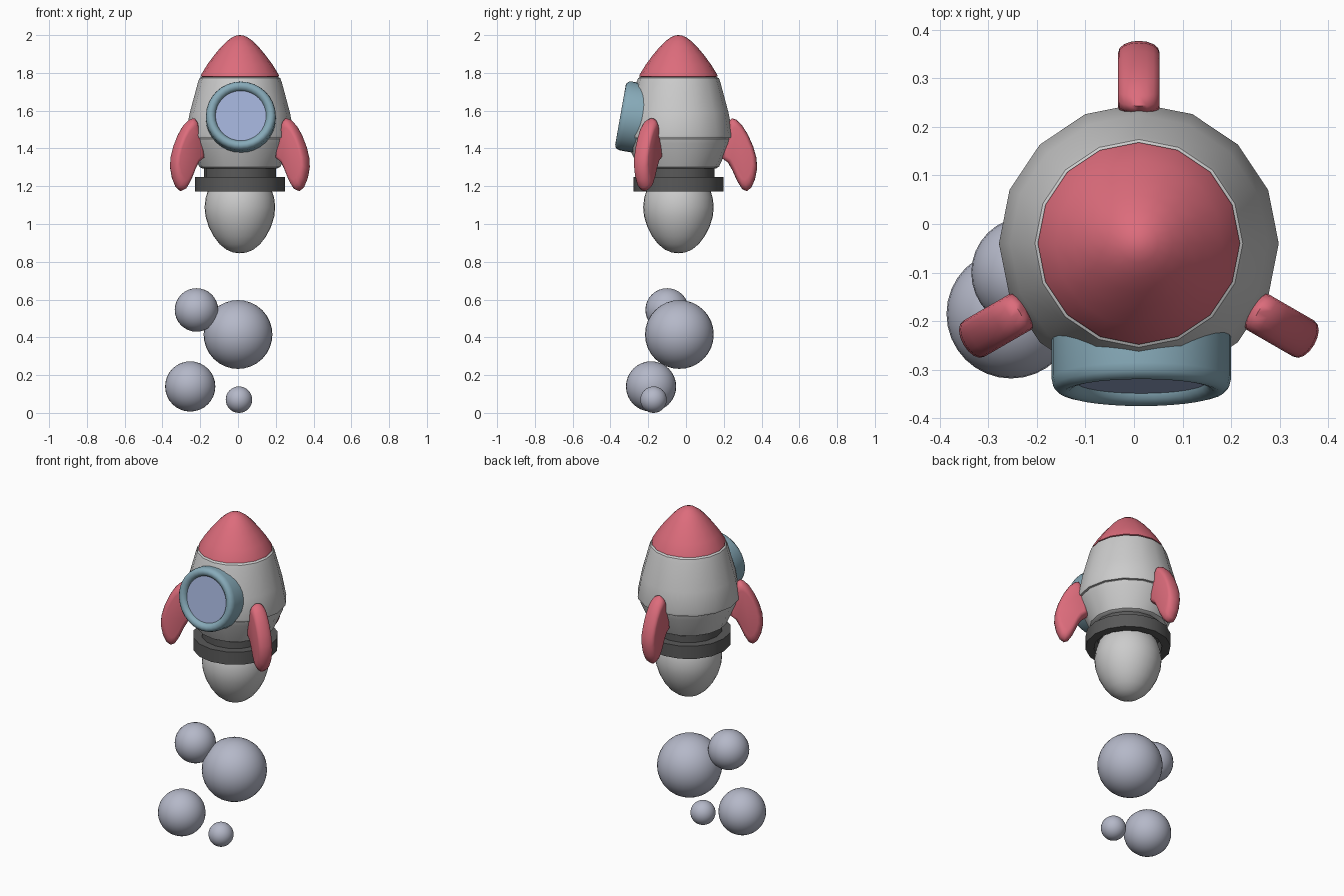
import bpy, bmesh
from math import sin, cos, pi, radians
from mathutils import Matrix, Vector

if "Cube" in bpy.data.objects:
    bpy.data.objects.remove(bpy.data.objects["Cube"])

CX, CY = 0.01, -0.04          # rocket axis


def material(name, rgb):
    m = bpy.data.materials.new(name)
    m.diffuse_color = (*rgb, 1)
    m.use_nodes = True
    m.node_tree.nodes["Principled BSDF"].inputs["Base Color"].default_value = m.diffuse_color
    return m


RED = material("red", (0.72, 0.15, 0.20))
BLUE = material("teal", (0.24, 0.40, 0.48))
GLASS = material("glass", (0.36, 0.44, 0.68))
DARK = material("dark_grey", (0.10, 0.10, 0.10))
SMOKE = material("smoke", (0.46, 0.48, 0.58))


def finish(name, bm, mat=None, matrix=Matrix(), angle=35):
    bmesh.ops.recalc_face_normals(bm, faces=bm.faces)
    me = bpy.data.meshes.new(name)
    bm.to_mesh(me)
    bm.free()
    ob = bpy.data.objects.new(name, me)
    bpy.context.collection.objects.link(ob)
    ob.matrix_world = matrix
    if mat:
        me.materials.append(mat)
    bpy.ops.object.select_all(action='DESELECT')
    ob.select_set(True)
    bpy.context.view_layer.objects.active = ob
    bpy.ops.object.shade_smooth_by_angle(angle=radians(angle))
    return ob


def lathe(name, profile, mat=None, matrix=Matrix.Translation((CX, CY, 0)),
          sides=16, closed=False, angle=35):
    """Spin (radius, height) points about z; open ends get capped."""
    bm = bmesh.new()
    rings = []
    for r, z in profile:
        if r < 1e-6:
            rings.append([bm.verts.new((0, 0, z))] * sides)
        else:
            rings.append([bm.verts.new((r * cos(2 * pi * i / sides),
                                        r * sin(2 * pi * i / sides), z)) for i in range(sides)])
    pairs = list(zip(rings, rings[1:]))
    if closed:
        pairs.append((rings[-1], rings[0]))
    for a, b in pairs:
        for i in range(sides):
            j = (i + 1) % sides
            bm.faces.new(list(dict.fromkeys((a[i], a[j], b[j], b[i]))))
    if not closed:
        for ring in (rings[0], rings[-1]):
            if ring[0] is not ring[1]:
                bm.faces.new(ring)
    return finish(name, bm, mat, matrix, angle)


# Hull: tapered upper body, narrower lower body, nose cone
lathe("upper_body", [(0.285, 1.455), (0.288, 1.47), (0.265, 1.59), (0.222, 1.75),
                     (0.214, 1.772), (0.20, 1.78)])
lathe("lower_body", [(0.20, 1.295), (0.215, 1.303), (0.27, 1.425), (0.276, 1.45), (0.27, 1.457)])
lathe("nose_cone", [(0.19, 1.775), (0.208, 1.782), (0.204, 1.793), (0.172, 1.845), (0.135, 1.895),
                    (0.10, 1.937), (0.07, 1.967), (0.04, 1.989), (0.018, 1.998), (0, 2.0)], RED)

# Engine: neck, hollow nozzle ring, smooth exhaust flame
lathe("engine_neck", [(0.19, 1.24), (0.19, 1.31)], DARK)
lathe("nozzle_ring", [(0.238, 1.172), (0.238, 1.25), (0.18, 1.25), (0.19, 1.172)], DARK, closed=True)
lathe("exhaust_flame", [(0.13, 1.24), (0.165, 1.19), (0.181, 1.14), (0.187, 1.09), (0.182, 1.04),
                        (0.165, 0.985), (0.139, 0.935), (0.107, 0.893), (0.071, 0.864),
                        (0.035, 0.849), (0, 0.845)], sides=32)

# Porthole: local +z is the outward normal, leaning 10 degrees upward
port = Matrix.Translation((0.015, -0.347, 1.577)) @ Matrix.Rotation(radians(80), 4, 'X')
lathe("window_frame", [(0.185, -0.15), (0.185, -0.03), (0.181, -0.013), (0.171, -0.003), (0.160, 0.0),
                       (0.148, -0.003), (0.138, -0.012), (0.133, -0.025), (0.133, -0.15)],
      BLUE, port, sides=32, closed=True, angle=50)
lathe("window_glass", [(0.136, -0.10), (0.136, -0.022)], GLASS, port, sides=32)

# Fins: curved blade outline (radius, height), puffed up across its thickness
OUTLINE = [(0.283, 1.56), (0.305, 1.553), (0.335, 1.525), (0.367, 1.475), (0.396, 1.41), (0.413, 1.35),
           (0.417, 1.295), (0.405, 1.235), (0.385, 1.192), (0.362, 1.174), (0.338, 1.184),
           (0.312, 1.225), (0.285, 1.285), (0.262, 1.325), (0.228, 1.35), (0.235, 1.42), (0.262, 1.50),
           (0.270, 1.545)]
MID = Vector((0.325, 1.39))


def fin(name, degrees):
    bm = bmesh.new()
    layers = []
    for k in range(9):
        a = -pi / 2 + pi * k / 8
        s = 0.72 + 0.28 * cos(a) ** 0.9 if 0 < k < 8 else 0.72
        pts = [MID + (Vector(p) - MID) * s for p in OUTLINE]
        layers.append([bm.verts.new((p.x, 0.043 * sin(a), p.y)) for p in pts])
    n = len(OUTLINE)
    for a, b in zip(layers, layers[1:]):
        for i in range(n):
            j = (i + 1) % n
            bm.faces.new((a[i], a[j], b[j], b[i]))
    bm.faces.new(layers[0])
    bm.faces.new(layers[-1])
    finish(name, bm, RED, Matrix.Translation((CX, CY, 0)) @ Matrix.Rotation(radians(degrees), 4, 'Z'), 60)


for name, deg in (("back_fin", 90), ("left_fin", 210), ("right_fin", 330)):
    fin(name, deg)

# Smoke puffs
for i, (x, y, z, r) in enumerate([(0.0, -0.035, 0.415, 0.182), (-0.22, -0.10, 0.545, 0.115),
                                  (-0.253, -0.185, 0.14, 0.133), (0.005, -0.172, 0.07, 0.07)]):
    bm = bmesh.new()
    bmesh.ops.create_uvsphere(bm, u_segments=32, v_segments=16, radius=r)
    finish(f"smoke_puff_{i + 1}", bm, SMOKE, Matrix.Translation((x, y, z)))
